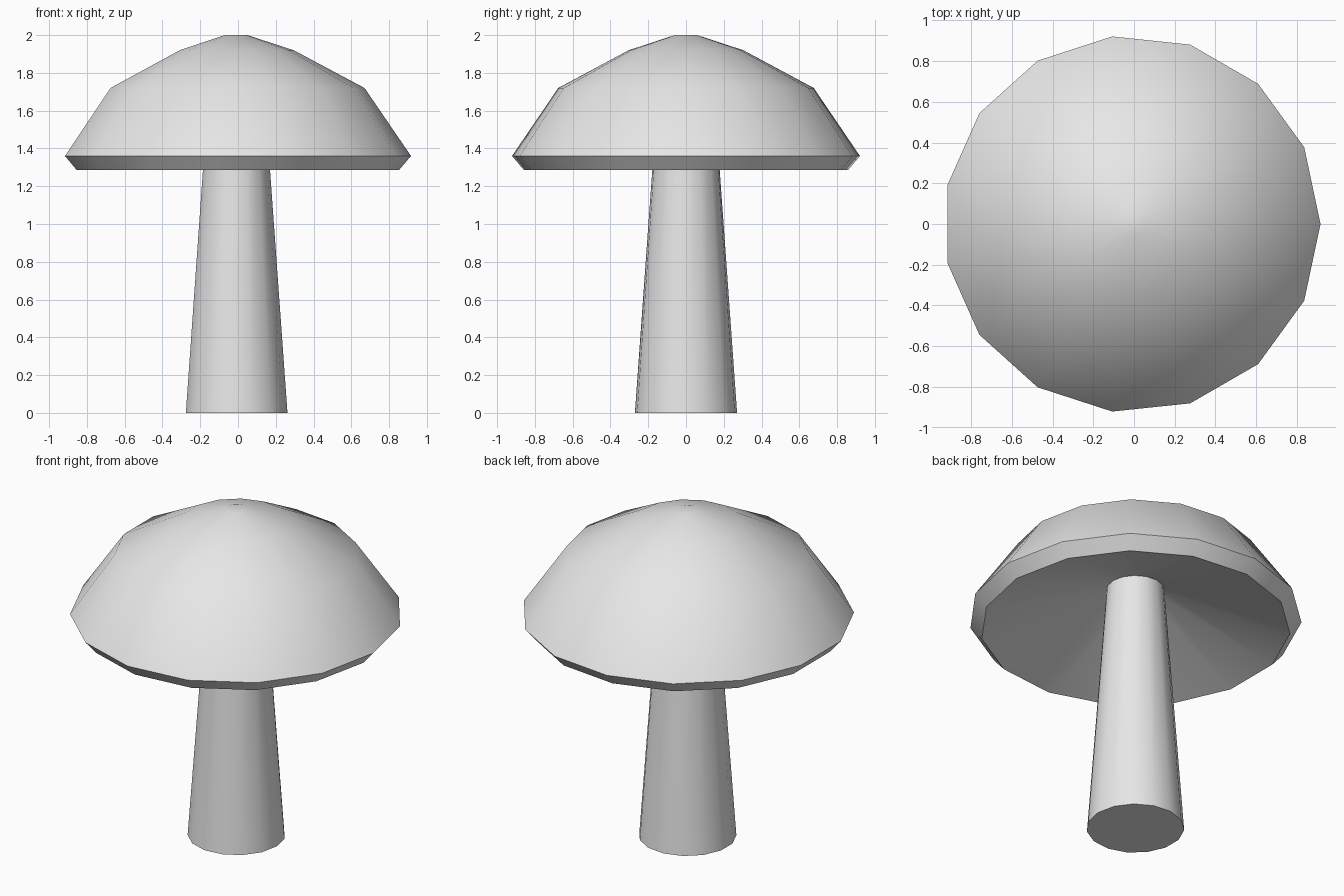
import bpy, bmesh, math
from math import cos, sin, tau

SIDES = 15
CENTRE_X = -0.01

if "Cube" in bpy.data.objects:
    bpy.data.objects.remove(bpy.data.objects["Cube"], do_unlink=True)

grey = bpy.data.materials.new("light_grey")
grey.use_nodes = True
grey.diffuse_color = (0.8, 0.8, 0.8, 1)
grey.node_tree.nodes["Principled BSDF"].inputs["Base Color"].default_value = (0.8, 0.8, 0.8, 1)


def lathe(name, profile, close_first=False, close_last=False):
    """Turn a (radius, height) profile, listed from bottom to top on the outside."""
    bm = bmesh.new()
    rings = [[bm.verts.new((r * cos(tau * i / SIDES), r * sin(tau * i / SIDES), z))
              for i in range(SIDES)] for r, z in profile]
    for low, high in zip(rings, rings[1:]):
        for i in range(SIDES):
            j = (i + 1) % SIDES
            bm.faces.new((low[i], low[j], high[j], high[i]))
    if close_first:
        bm.faces.new(rings[0][::-1])
    if close_last:
        bm.faces.new(rings[-1])
    mesh = bpy.data.meshes.new(name)
    bm.to_mesh(mesh)
    bm.free()
    mesh.materials.append(grey)
    obj = bpy.data.objects.new(name, mesh)
    obj.location.x = CENTRE_X
    bpy.context.collection.objects.link(obj)
    bpy.ops.object.select_all(action="DESELECT")
    obj.select_set(True)
    bpy.context.view_layer.objects.active = obj
    bpy.ops.object.shade_smooth_by_angle(angle=math.radians(35))
    return obj


# Tapered stem with a flat foot, reaching up into the hollow cap
lathe("stem", [(0.272, 0), (0.162, 1.53)], close_first=True)

# Cap: hollow underside, bevelled rim, stepped dome and small flat crown
lathe("cap", [(0.162, 1.53), (0.862, 1.285), (0.926, 1.36), (0.68, 1.72),
              (0.305, 1.92), (0.06, 2.0)], close_last=True)
